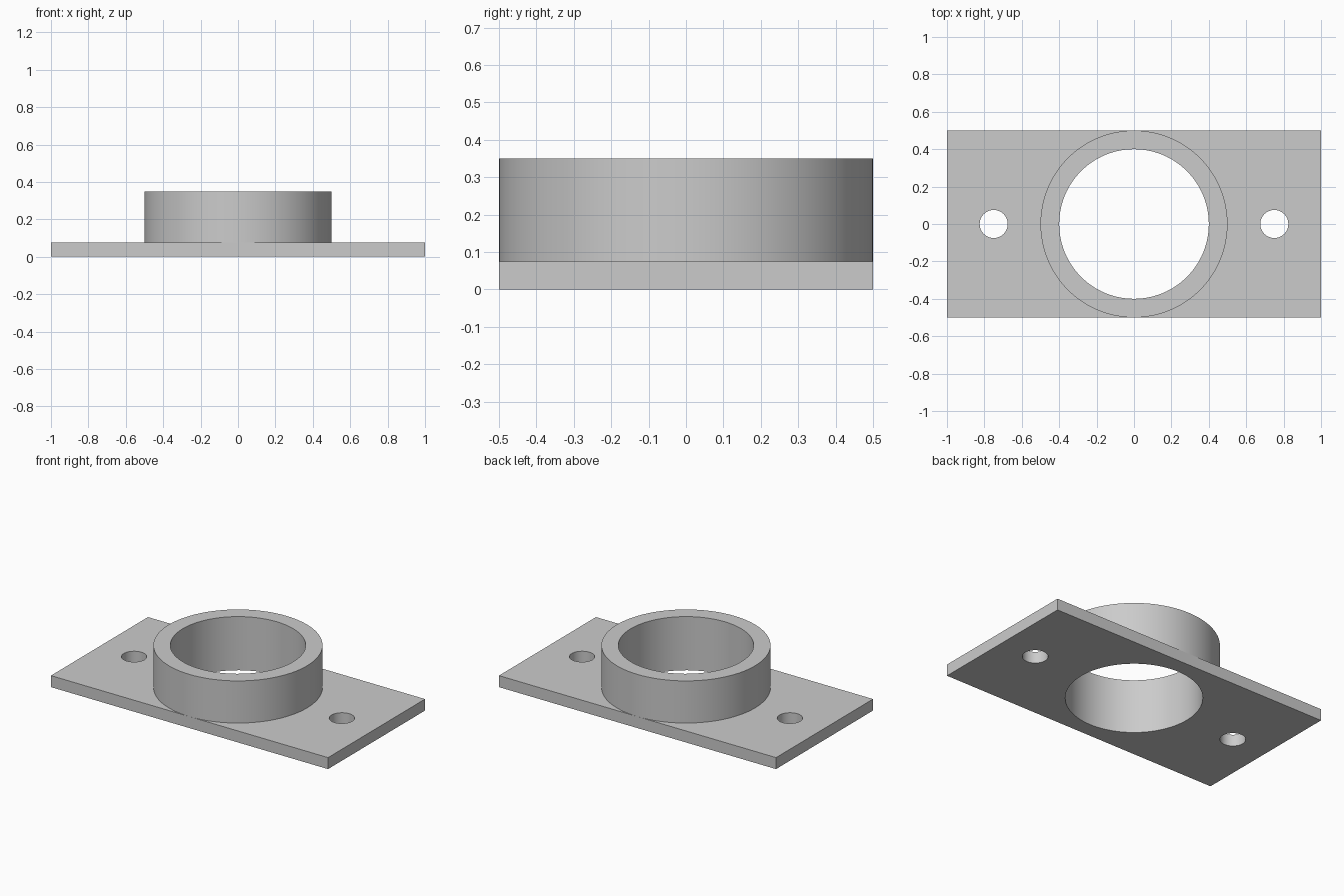
import bpy
import bmesh
from math import radians, cos, sin, tau

if "Cube" in bpy.data.objects:
    bpy.data.objects.remove(bpy.data.objects["Cube"], do_unlink=True)

PLATE_TOP, RING_TOP = 0.075, 0.35
OUTER, BORE = 0.5, 0.4
HOLE_X, HOLE_R = 0.75, 0.075
SEGMENTS = 96

grey = bpy.data.materials.new("light grey")
grey.use_nodes = True
colour = (0.6, 0.6, 0.6, 1)
grey.diffuse_color = colour
grey.node_tree.nodes["Principled BSDF"].inputs["Base Color"].default_value = colour


def activate(obj):
    bpy.ops.object.select_all(action="DESELECT")
    obj.select_set(True)
    bpy.context.view_layer.objects.active = obj


def smooth(obj):
    activate(obj)
    bpy.ops.object.shade_smooth_by_angle(angle=radians(30))


def drill(obj, x, radius, segments):
    """Cut a vertical round hole right through obj."""
    bpy.ops.mesh.primitive_cylinder_add(
        vertices=segments, radius=radius, depth=1, location=(x, 0, 0))
    cutter = bpy.context.object
    cutter.hide_render = True
    cut = obj.modifiers.new("hole", "BOOLEAN")
    cut.operation, cut.solver, cut.object = "DIFFERENCE", "EXACT", cutter
    activate(obj)
    bpy.ops.object.modifier_apply(modifier=cut.name)
    bpy.data.objects.remove(cutter, do_unlink=True)


# Flat mounting plate with a central bore and two bolt holes
bpy.ops.mesh.primitive_cube_add(size=1, location=(0, 0, PLATE_TOP / 2))
plate = bpy.context.object
plate.name = "base_plate"
plate.scale = (2, 1, PLATE_TOP)
bpy.ops.object.transform_apply(location=True, rotation=False, scale=True)
plate.data.materials.append(grey)
drill(plate, 0, BORE, SEGMENTS)
for side in (-1, 1):
    drill(plate, side * HOLE_X, HOLE_R, 48)
smooth(plate)

# Raised collar: a turned profile, open where it meets the plate
profile = [(OUTER, PLATE_TOP), (OUTER, RING_TOP), (BORE, RING_TOP), (BORE, PLATE_TOP)]
bm = bmesh.new()
loops = [[bm.verts.new((r * cos(tau * i / SEGMENTS), r * sin(tau * i / SEGMENTS), z))
          for i in range(SEGMENTS)] for r, z in profile]
for low, high in zip(loops, loops[1:]):
    for i in range(SEGMENTS):
        j = (i + 1) % SEGMENTS
        bm.faces.new((low[i], low[j], high[j], high[i]))
mesh = bpy.data.meshes.new("collar")
bm.to_mesh(mesh)
bm.free()
collar = bpy.data.objects.new("collar", mesh)
bpy.context.collection.objects.link(collar)
mesh.materials.append(grey)
smooth(collar)
